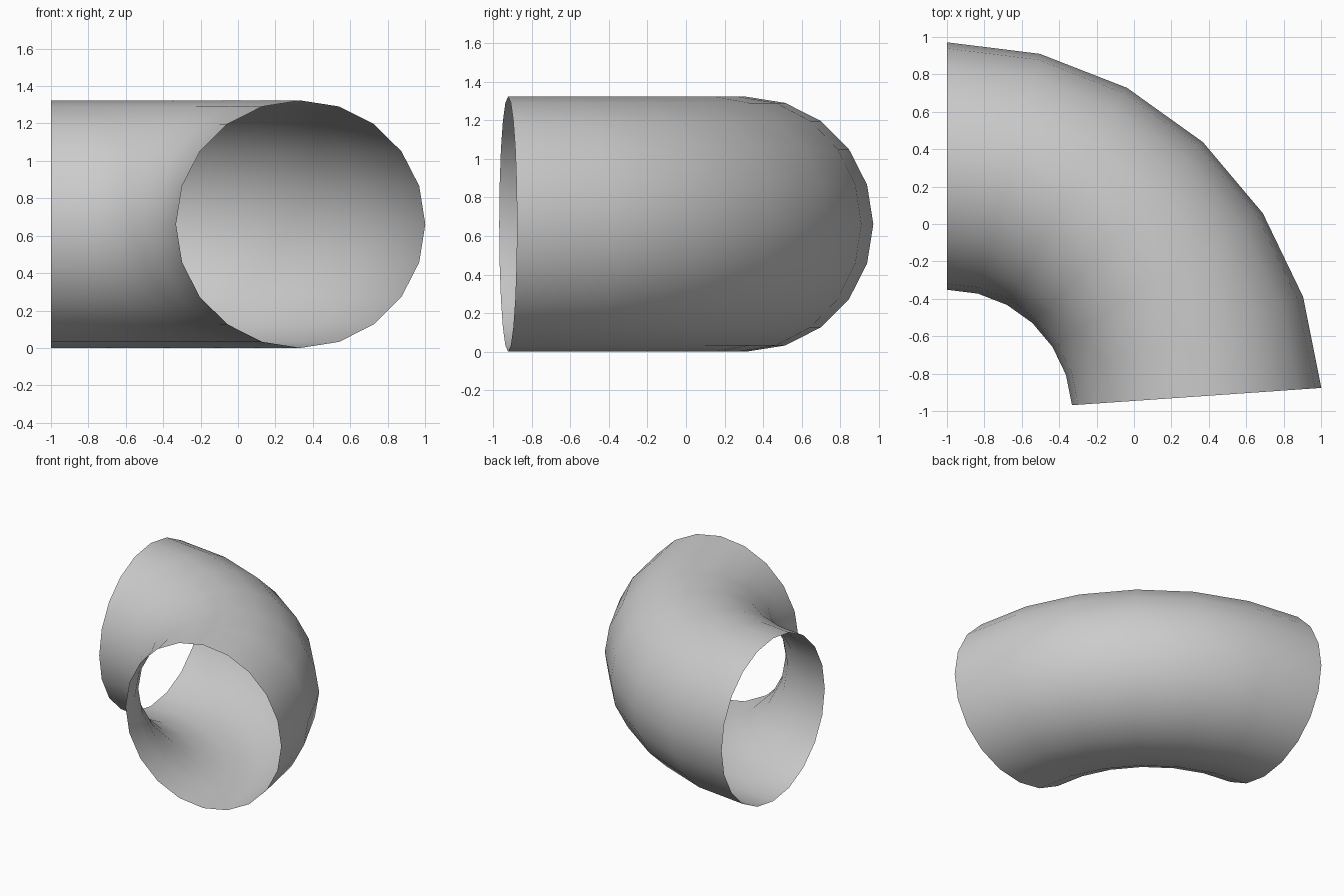
import bpy, bmesh
from math import sin, cos, radians, tau

if "Cube" in bpy.data.objects:
    bpy.data.objects.remove(bpy.data.objects["Cube"])

SIDES, STEPS = 20, 6
TUBE_R, BEND_R, SWEEP = 0.6615, 1.325, radians(86)
CX, CY = -1.0, -1.015      # centre of the bend
X_STRETCH = 1.01

bm = bmesh.new()

# Rings of the pipe swept around the bend
rings = []
for i in range(STEPS + 1):
    a = SWEEP * i / STEPS
    ring = []
    for k in range(SIDES):
        t = tau * k / SIDES
        r = BEND_R + TUBE_R * cos(t)
        ring.append(bm.verts.new((CX + X_STRETCH * r * sin(a),
                                  CY + r * cos(a),
                                  TUBE_R * (1 + sin(t)))))
    rings.append(ring)

# Open-ended wall, facing outward
for r0, r1 in zip(rings, rings[1:]):
    for k in range(SIDES):
        n = (k + 1) % SIDES
        face = bm.faces.new((r0[k], r0[n], r1[n], r1[k]))
        face.smooth = True
bm.normal_update()
outer = rings[0][0].link_faces[0]
if outer.normal.y < 0:
    bmesh.ops.reverse_faces(bm, faces=bm.faces[:])

mesh = bpy.data.meshes.new("pipe_elbow")
bm.to_mesh(mesh)
bm.free()
obj = bpy.data.objects.new("pipe_elbow", mesh)
bpy.context.collection.objects.link(obj)
